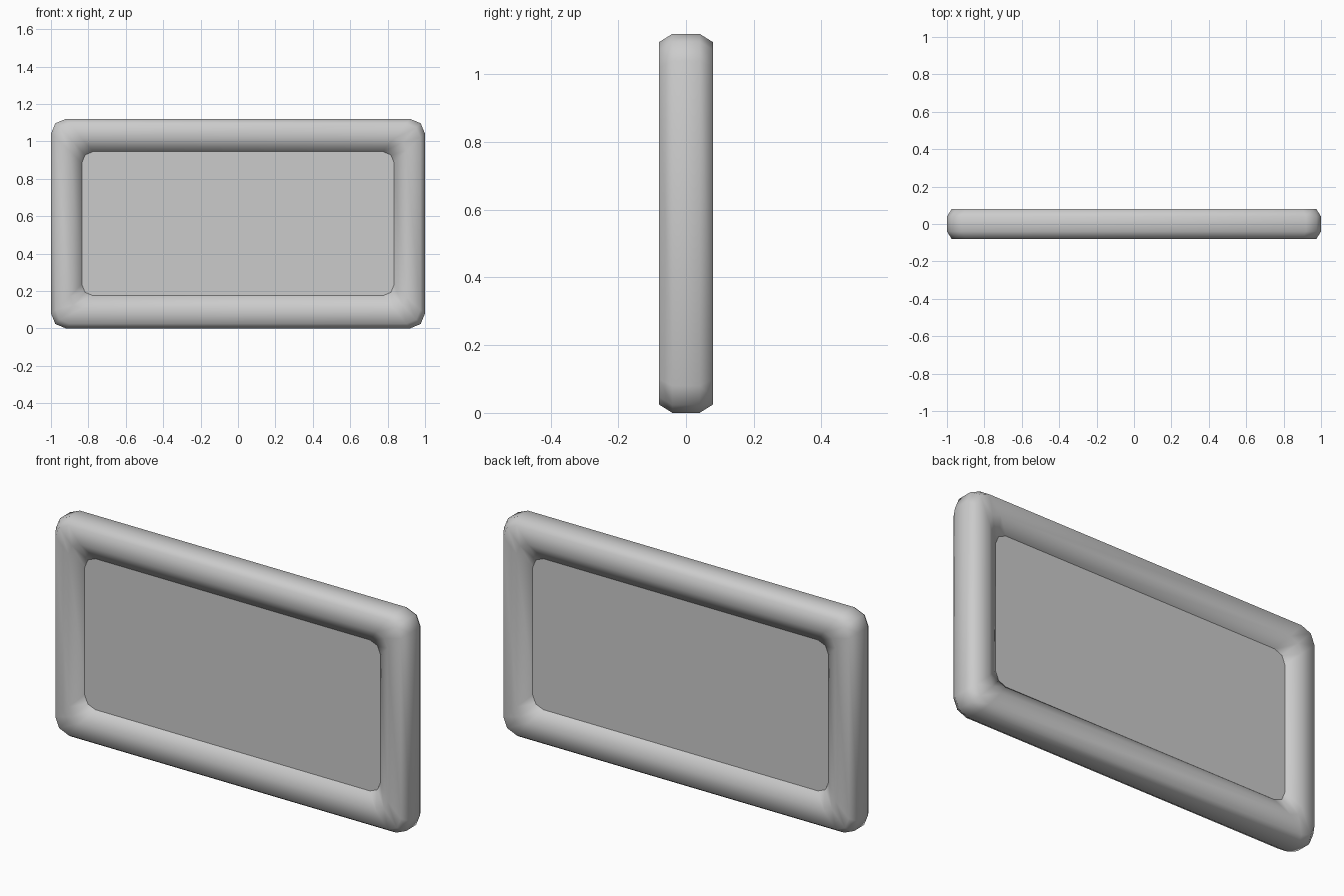
import bpy, bmesh, math

if "Cube" in bpy.data.objects:
    bpy.data.objects.remove(bpy.data.objects["Cube"], do_unlink=True)

HALF_W, HALF_H = 1.0, 0.56


def material(name, colour):
    mat = bpy.data.materials.new(name)
    mat.use_nodes = True
    mat.diffuse_color = colour
    mat.node_tree.nodes["Principled BSDF"].inputs["Base Color"].default_value = colour
    return mat


def rounded_loop(inset_x, inset_z, radius):
    """Rectangle in x and z with two-segment rounded corners."""
    w, h = HALF_W - inset_x, HALF_H - inset_z
    points = []
    for corner, (sx, sz) in enumerate([(1, 1), (-1, 1), (-1, -1), (1, -1)]):
        for step in range(3):
            a = math.pi / 2 * (corner + step / 2)
            points.append((sx * (w - radius) + radius * math.cos(a),
                           HALF_H + sz * (h - radius) + radius * math.sin(a)))
    return points


def add_object(name, bm, mat):
    bmesh.ops.recalc_face_normals(bm, faces=bm.faces)
    mesh = bpy.data.meshes.new(name)
    bm.to_mesh(mesh)
    bm.free()
    mesh.materials.append(mat)
    obj = bpy.data.objects.new(name, mesh)
    bpy.context.collection.objects.link(obj)
    return obj


def bridge(bm, a, b):
    for i in range(len(a)):
        j = (i + 1) % len(a)
        bm.faces.new((a[i], a[j], b[j], b[i]))


grey = material("light grey", (0.6, 0.6, 0.6, 1))

# Frame: octagonal section swept around the rounded rectangle
# Each entry: inset in x, inset in z, depth, corner radius
half = [(0, 0, 0.04, 0.08), (0.025, 0.025, 0.08, 0.075),
        (0.1, 0.105, 0.08, 0.065), (0.17, 0.18, 0.04, 0.06)]
section = [(x, z, -y, r) for x, z, y, r in half] + half[::-1]
bm = bmesh.new()
rings = [[bm.verts.new((x, y, z)) for x, z in rounded_loop(ix, iz, r)]
         for ix, iz, y, r in section]
for k, ring in enumerate(rings):
    bridge(bm, ring, rings[(k + 1) % len(rings)])
frame = add_object("frame", bm, grey)
frame.data.polygons.foreach_set("use_smooth", [True] * len(frame.data.polygons))

# Panel: flat slab filling the opening on both sides
bm = bmesh.new()
front, back = [[bm.verts.new((x, y, z)) for x, z in rounded_loop(0.165, 0.175, 0.06)]
               for y in (-0.043, 0.043)]
bm.faces.new(front)
bm.faces.new(back)
bridge(bm, front, back)
add_object("panel", bm, grey)
